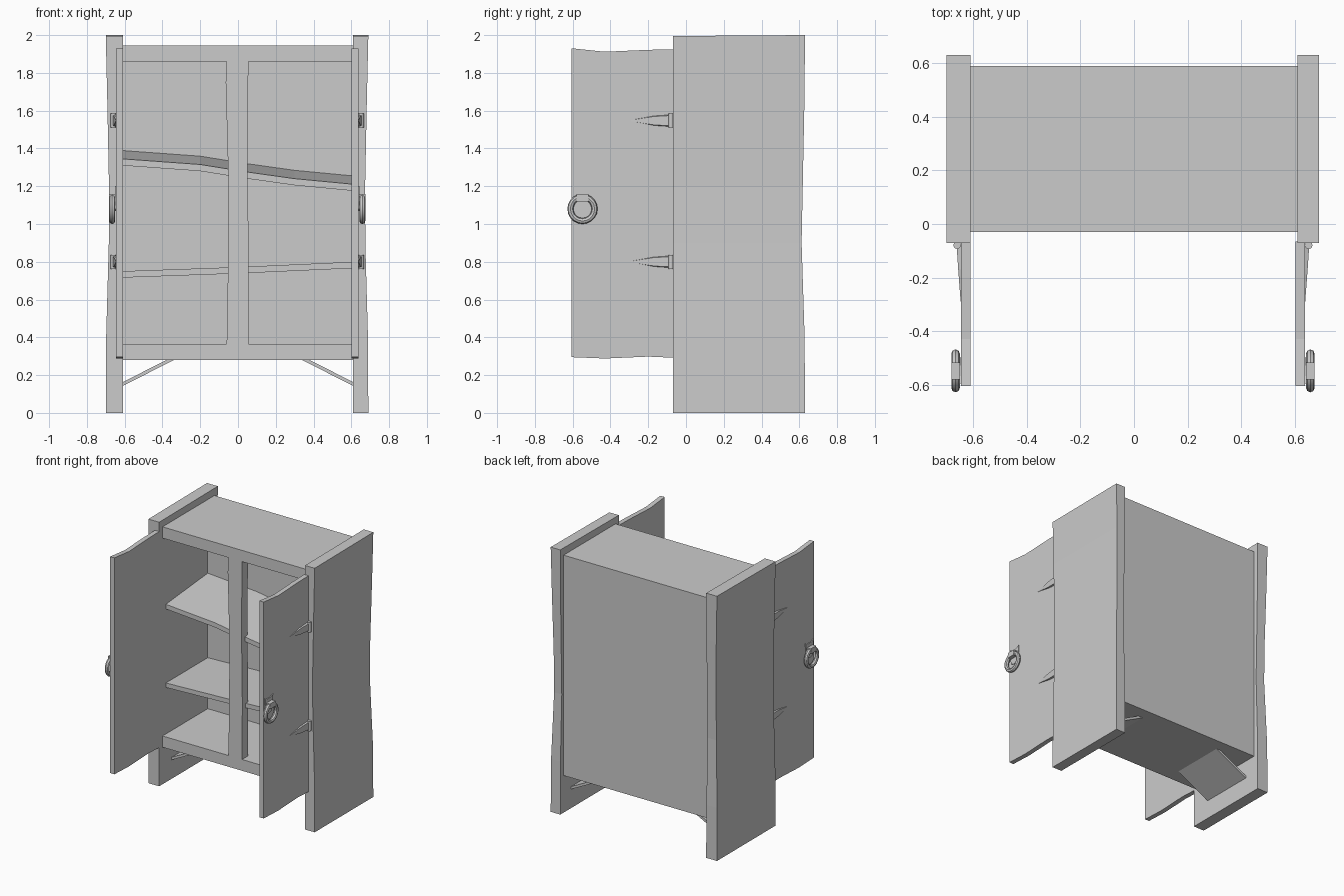
import bpy, bmesh, math
from mathutils import Vector

cube = bpy.data.objects.get("Cube")
if cube:
    bpy.data.objects.remove(cube)

grey = bpy.data.materials.new("plain grey")
grey.use_nodes = True
colour = (0.6, 0.6, 0.6, 1)
grey.diffuse_color = colour
grey.node_tree.nodes["Principled BSDF"].inputs["Base Color"].default_value = colour


def finish(name, bm):
    """Turn a bmesh into a named grey object with outward normals."""
    bmesh.ops.recalc_face_normals(bm, faces=bm.faces)
    mesh = bpy.data.meshes.new(name)
    bm.to_mesh(mesh)
    bm.free()
    mesh.materials.append(grey)
    obj = bpy.data.objects.new(name, mesh)
    bpy.context.collection.objects.link(obj)
    return obj


def smooth(obj):
    bpy.ops.object.select_all(action="DESELECT")
    obj.select_set(True)
    bpy.context.view_layer.objects.active = obj
    bpy.ops.object.shade_smooth_by_angle(angle=math.radians(40))


def loft(name, rings):
    """Skin a list of equal-length point rings and cap both ends."""
    bm = bmesh.new()
    loops = [[bm.verts.new(p) for p in ring] for ring in rings]
    n = len(loops[0])
    for a, b in zip(loops, loops[1:]):
        for i in range(n):
            j = (i + 1) % n
            bm.faces.new((a[i], a[j], b[j], b[i]))
    bm.faces.new(loops[0])
    bm.faces.new(loops[-1])
    return finish(name, bm)


def box(name, x, y, z):
    return loft(name, [[(x[0], y[0], h), (x[1], y[0], h), (x[1], y[1], h), (x[0], y[1], h)] for h in z])


def slab_x(name, outline, x0, x1):
    """Extrude a (y, z) outline along x."""
    return loft(name, [[(x, y, z) for y, z in outline] for x in (x0, x1)])


def slab_y(name, outline, y0, y1):
    """Extrude an (x, z) outline along y."""
    return loft(name, [[(x, y, z) for x, z in outline] for y in (y0, y1)])


# Carcass
FRONT, BACK, HALF = -0.03, 0.59, 0.615
box("cabinet_floor", (-HALF, HALF), (FRONT, BACK), (0.28, 0.365))
box("cabinet_top", (-HALF, HALF), (FRONT, BACK), (1.86, 1.945))
box("back_board", (-HALF, HALF), (0.51, BACK), (0.365, 1.86))
slab_y("centre_post", [(-0.06, 0.365), (0.055, 0.365), (0.057, 0.8), (0.05, 1.35),
                       (0.055, 1.86), (-0.06, 1.86), (-0.065, 1.75), (-0.05, 1.2), (-0.055, 0.6)], FRONT, 0.04)


# Crooked shelves: top heights along x, with the back edge raised by lift
def shelf(name, heights, lift, thick):
    rings = []
    for x, z in heights:
        rings.append([(x, 0.01, z), (x, 0.52, z + lift), (x, 0.52, z + lift - thick), (x, 0.01, z - thick)])
    loft(name, rings)


shelf("upper_shelf", [(-0.615, 1.345), (-0.2, 1.315), (0.05, 1.275), (0.3, 1.24), (0.615, 1.21)], 0.045, 0.035)
shelf("lower_shelf", [(-0.615, 0.75), (0, 0.772), (0.615, 0.8)], 0.0, 0.034)

# Parts that appear on both sides
for s, side in ((-1, "right"), (1, "left")):
    edge = 0.70 if s < 0 else 0.69
    inner = 0.61

    # Uneven side board: (height, pinch of outer face, pinch of back edge)
    rings = []
    for z, px, py in ((0, 0, 0), (0.4, 0.002, 0.002), (0.9, 0.016, 0.018),
                      (1.2, 0.017, 0.012), (1.65, 0.008, 0.003), (1.995, 0, 0)):
        o, b = s * (edge - px), 0.63 - py
        top = 0.005 if z > 1.9 else 0
        rings.append([(s * inner, -0.07, z), (o, -0.07, z), (o, b, z + top), (s * inner, b, z + top)])
    loft(f"{side}_side_board", rings)

    # Open door with a wavy top and bottom
    d0 = 0.61 if s < 0 else 0.602
    d1 = d0 + 0.036
    slab_x(f"{side}_door", [(-0.605, 0.295), (-0.43, 0.288), (-0.2, 0.298), (-0.065, 0.292),
                            (-0.065, 1.925), (-0.2, 1.922), (-0.43, 1.912), (-0.605, 1.93)], s * d0, s * d1)

    # Hinges with tapering straps
    for level, z in (("lower", 0.8), ("upper", 1.547)):
        rings = [[(s * d1 + s * 0.014 + 0.014 * math.cos(a), -0.079 + 0.014 * math.sin(a), h)
                  for a in (math.tau * i / 12 for i in range(12))] for h in (z - 0.037, z + 0.037)]
        smooth(loft(f"{side}_{level}_hinge_pin", rings))
        loft(f"{side}_{level}_hinge_strap",
             [[(s * (d1 - 0.01), y, z - h), (s * (d1 - 0.01), y, z + h),
               (s * (d1 + t), y, z + h * 0.8), (s * (d1 + t), y, z - h * 0.8)]
              for y, h, t in ((-0.08, 0.034, 0.016), (-0.17, 0.028, 0.010), (-0.29, 0.004, 0.001))])

    # Handle: notched plate, knuckle and ring
    yc, zc = -0.548, 1.08
    slab_x(f"{side}_handle_plate", [(yc - 0.047, 1.2), (yc - 0.02, 1.185), (yc + 0.02, 1.185), (yc + 0.05, 1.2),
                                    (yc + 0.042, 1.12), (yc + 0.03, 1.08), (yc, 1.07), (yc - 0.03, 1.08),
                                    (yc - 0.042, 1.12)], s * (d1 - 0.004), s * (d1 + 0.006))
    box(f"{side}_handle_knuckle", sorted((s * d1, s * (d1 + 0.036))), (yc - 0.032, yc + 0.032), (1.12, 1.16))
    bpy.ops.mesh.primitive_torus_add(major_radius=0.064, minor_radius=0.016, major_segments=20,
                                     minor_segments=8, location=(s * (d1 + 0.02), yc, zc),
                                     rotation=(0, math.pi / 2, 0))
    ring = bpy.context.object
    ring.name = f"{side}_handle_ring"
    ring.data.materials.append(grey)
    smooth(ring)

    # Slanted brace under the floor
    slab_y(f"{side}_brace", [(s * 0.615, 0.14), (s * 0.615, 0.16), (s * 0.37, 0.285), (s * 0.33, 0.285)], 0.08, 0.5)
